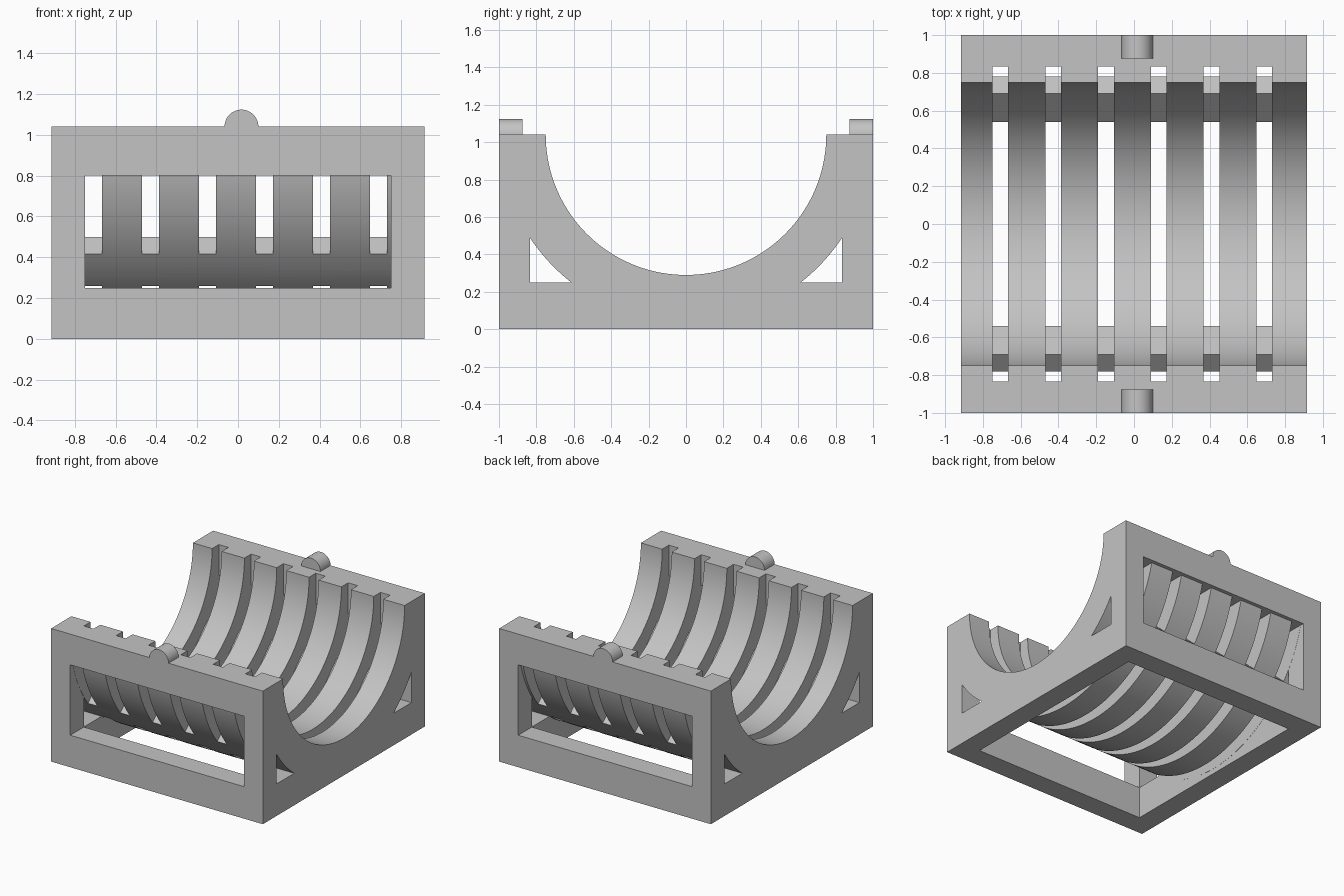
import bpy, bmesh, math

if "Cube" in bpy.data.objects:
    bpy.data.objects.remove(bpy.data.objects["Cube"])

TOP = 1.04          # rim height, also the trough axis
HALF_X = 0.915
WIN_X, WALL_Y = 0.75, 0.833

grey = bpy.data.materials.new("light_grey")
grey.use_nodes = True
colour = (0.55, 0.55, 0.55, 1)
grey.diffuse_color = colour
grey.node_tree.nodes["Principled BSDF"].inputs["Base Color"].default_value = colour


def arc(r, a0, a1, n, cy=0):
    """Points on a circle around the trough axis, angles in radians."""
    steps = [a0 + (a1 - a0) * i / n for i in range(n + 1)]
    return [(cy + r * math.cos(a), TOP + r * math.sin(a)) for a in steps]


def prism(name, profile, lo, hi, axis="x"):
    """Extrude a profile along x (points are y, z) or along y (points are x, z)."""
    bm = bmesh.new()
    place = (lambda p, t: (t, p[0], p[1])) if axis == "x" else (lambda p, t: (p[0], t, p[1]))
    a = [bm.verts.new(place(p, lo)) for p in profile]
    b = [bm.verts.new(place(p, hi)) for p in profile]
    bm.faces.new(a)
    bm.faces.new(b[::-1])
    for i in range(len(a)):
        j = (i + 1) % len(a)
        bm.faces.new((a[j], a[i], b[i], b[j]))
    bmesh.ops.recalc_face_normals(bm, faces=bm.faces)
    mesh = bpy.data.meshes.new(name)
    bm.to_mesh(mesh)
    bm.free()
    mesh.materials.append(grey)
    obj = bpy.data.objects.new(name, mesh)
    bpy.context.collection.objects.link(obj)
    return obj


def box(name, x, y, z0, z1):
    return prism(name, [(-y, z0), (y, z0), (y, z1), (-y, z1)], -x, x)


def boolean(target, cutter, operation):
    """Apply a boolean and discard the cutter."""
    bpy.context.view_layer.objects.active = target
    mod = target.modifiers.new("cut", "BOOLEAN")
    mod.operation, mod.solver, mod.object = operation, "EXACT", cutter
    bpy.ops.object.modifier_apply(modifier=mod.name)
    bpy.data.objects.remove(cutter)


def smooth(obj):
    bpy.ops.object.select_all(action="DESELECT")
    obj.select_set(True)
    bpy.context.view_layer.objects.active = obj
    bpy.ops.object.shade_smooth_by_angle(angle=math.radians(25))


# Block with the round trough
cradle = prism("cradle", [(-1, TOP), (-1, 0), (1, 0), (1, TOP)] + arc(0.75, 0, -math.pi, 72),
               -HALF_X, HALF_X)

# Hollow underside with end and side windows, leaving the round shell
cavity = box("cavity_cutter", WIN_X, WALL_Y, -0.2, 0.8)
boolean(cavity, box("end_window_cutter", WIN_X, 1.2, 0.25, 0.8), "UNION")
boolean(cavity, box("side_window_cutter", 1.2, WALL_Y, 0.25, 0.7), "UNION")
boolean(cavity, prism("shell_cutter", arc(1, 0, math.tau * 143 / 144, 143), -1.5, 1.5), "DIFFERENCE")
boolean(cradle, cavity, "DIFFERENCE")

# Slots between the ribs, notched around the two long tie bars
R = 1.024
bar_high, bar_low = math.atan2(-0.64, 0.8), math.atan2(-0.8, 0.64)
half = [(WALL_Y, 1.2), (WALL_Y, 0.8)]
half += arc(R, math.asin((0.8 - TOP) / R), bar_high, 10)
half += [(0.69, 0.5), (0.54, 0.35)]
half += arc(R, bar_low, -math.pi / 2, 16)
slot = half + [(-y, z) for y, z in half[-2::-1]]
for i in range(6):
    start = -0.749 + 0.2794 * i
    boolean(cradle, prism("slot_cutter", slot, start, start + 0.083), "DIFFERENCE")
smooth(cradle)

# Half-round locating pegs on both rims
for name, lo, hi in (("front_peg", -1, -0.875), ("back_peg", 0.875, 1)):
    smooth(prism(name, arc(0.083, 0, math.pi, 24, 0.017), lo, hi, "y"))
